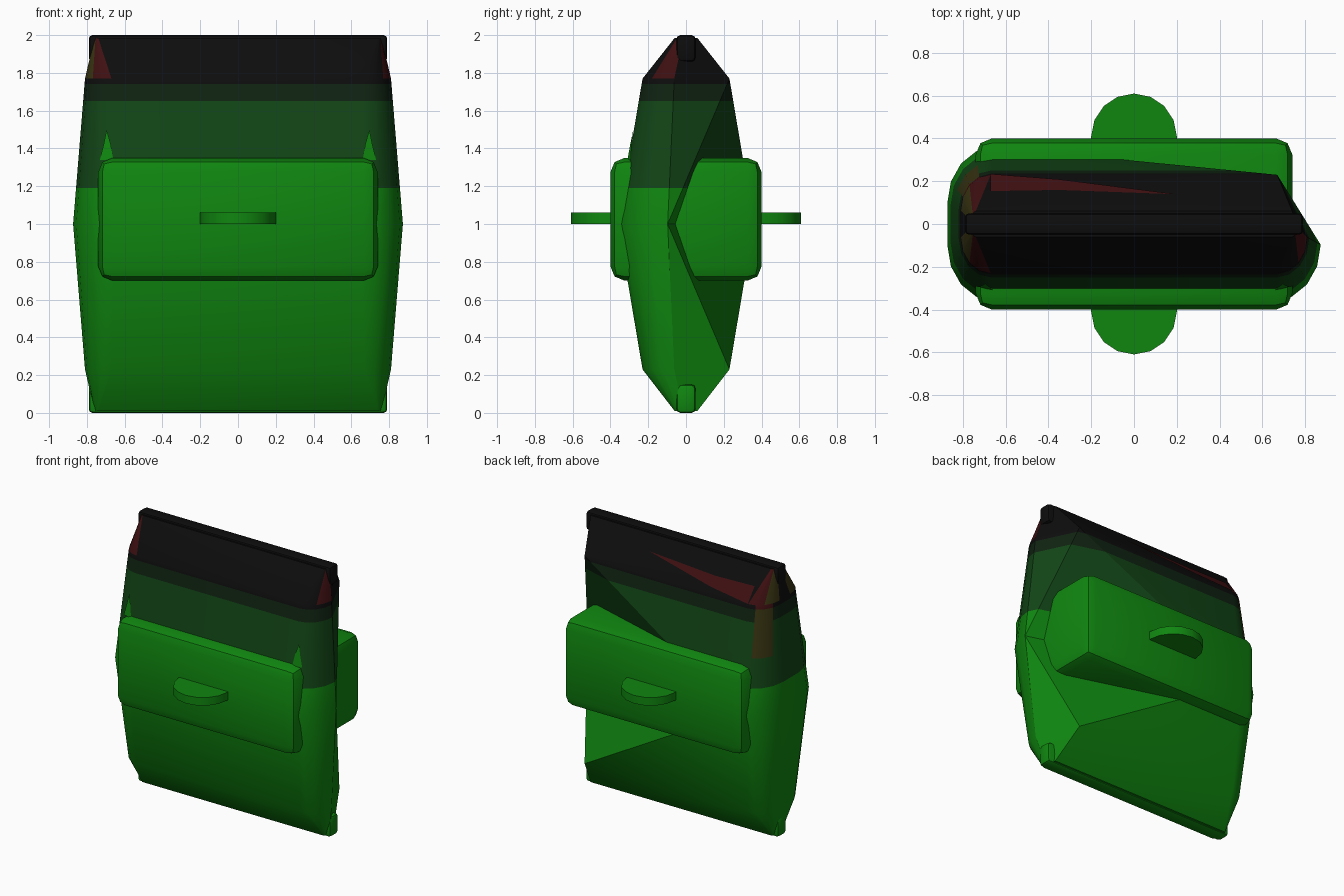
import bpy, bmesh, math
from mathutils import Vector

cube = bpy.data.objects.get("Cube")
if cube:
    bpy.data.objects.remove(cube)


def material(name, r, g, b):
    m = bpy.data.materials.new(name)
    m.use_nodes = True
    m.diffuse_color = (r, g, b, 1)
    bsdf = m.node_tree.nodes["Principled BSDF"]
    bsdf.inputs["Base Color"].default_value = (r, g, b, 1)
    bsdf.inputs["Roughness"].default_value = 0.9
    return m


GREEN = material("bright green", 0.005, 0.24, 0.005)
FOREST = material("forest green", 0.006, 0.06, 0.008)
DEEP = material("deep green", 0.005, 0.017, 0.006)
BLACK = material("black", 0.004, 0.004, 0.004)
RED = material("dark red", 0.05, 0.005, 0.006)
OLIVE = material("olive brown", 0.04, 0.035, 0.006)


def finish(name, bm, mats, smooth=True):
    bmesh.ops.recalc_face_normals(bm, faces=bm.faces)
    me = bpy.data.meshes.new(name)
    bm.to_mesh(me)
    bm.free()
    for m in mats:
        me.materials.append(m)
    ob = bpy.data.objects.new(name, me)
    bpy.context.collection.objects.link(ob)
    if smooth:
        bpy.ops.object.select_all(action='DESELECT')
        bpy.context.view_layer.objects.active = ob
        ob.select_set(True)
        bpy.ops.object.shade_smooth_by_angle(angle=math.radians(30))
    return ob


def rounded_box(name, low, high, radius, mat):
    bm = bmesh.new()
    bmesh.ops.create_cube(bm, size=1)
    low, high = Vector(low), Vector(high)
    for v in bm.verts:
        v.co = Vector((low[i] + (v.co[i] + 0.5) * (high[i] - low[i]) for i in range(3)))
    bmesh.ops.bevel(bm, geom=bm.edges[:], offset=radius, segments=2, profile=0.5,
                    affect='EDGES')
    return finish(name, bm, [mat])


# Body sections: height, half width, half depth, corner width
SECTIONS = [(0.01, 0.76, 0.06, 0.02), (0.23, 0.81, 0.23, 0.14), (1.0, 0.873, 0.36, 0.22),
            (1.77, 0.81, 0.23, 0.14), (1.985, 0.76, 0.06, 0.02)]
STEPS = 4
MID = 2


def corner(sec, sx, sy, t):
    """Point on a rounded corner; t = 0 on the broad face, 1 on the end."""
    z, w, d, rx = sec
    flat = 0.27 * d
    a = t * math.pi / 2
    return Vector((sx * (w - rx + rx * math.sin(a)),
                   sy * (flat + (d - flat) * math.cos(a)), z))


def ring(sec):
    ts = [i / STEPS for i in range(STEPS + 1)]
    pts = [corner(sec, 1, -1, t) for t in ts]
    pts.append(corner(sec, 1, 1, 0))
    pts += [corner(sec, -1, 1, t) for t in ts]
    pts += [corner(sec, -1, -1, t) for t in reversed(ts)]
    return pts


# Main body, with its back corner pinched in at mid height
bm = bmesh.new()
rings = []
for k, sec in enumerate(SECTIONS):
    vs = [bm.verts.new(p) for p in ring(sec)]
    if k == MID:
        bm.verts.remove(vs[STEPS + 1])
        vs[STEPS + 1] = vs[STEPS]
    rings.append(vs)


def face(*vs):
    unique = list(dict.fromkeys(vs))
    if len(unique) > 2:
        bm.faces.new(unique)


count = len(rings[0])
for k in range(len(rings) - 1):
    a, b = rings[k], rings[k + 1]
    for i in range(count):
        j = (i + 1) % count
        if i == STEPS + 1 and k + 1 == MID:
            face(a[i], a[j], b[j])
            face(a[i], b[j], b[i])
        elif i == STEPS + 1 and k == MID:
            face(a[i], a[j], b[i])
            face(a[j], b[j], b[i])
        else:
            face(a[i], a[j], b[j], b[i])
face(*rings[0])
face(*rings[-1])

# Colour bands by height, with stained corners
for z in (1.19, 1.4, 1.65, 1.74):
    bmesh.ops.bisect_plane(bm, geom=bm.verts[:] + bm.edges[:] + bm.faces[:],
                           plane_co=(0, 0, z), plane_no=(0, 0, 1))
for f in bm.faces:
    x, y, z = f.calc_center_median()
    if z < 1.19:
        f.material_index = 0
    elif z < 1.65:
        f.material_index = 1
    elif z < 1.74:
        f.material_index = 2
    else:
        f.material_index = 3
    if z > 1.77 and x < -0.6 and 0.03 < abs(y):
        f.material_index = 4 if abs(x) < 0.755 else 5
    elif z > 1.77 and x > 0.75 and y < -0.03:
        f.material_index = 4
    elif 1.4 < z < 1.77 and -0.82 < x < -0.74 and y > 0.1:
        f.material_index = 5 if z < 1.74 else 4
finish("body", bm, [GREEN, FOREST, DEEP, BLACK, RED, OLIVE])


def plate(name, points, offset, mat):
    bm = bmesh.new()
    bm.faces.new([bm.verts.new(Vector(p) + Vector(offset)) for p in points])
    return finish(name, bm, [mat], smooth=False)


# Red streak on the back of the top slope
def slope(x, y):
    return (x, y, 1.77 + (0.23 - y) * 0.215 / 0.17)


plate("back_streak", [slope(-0.67, 0.23), slope(-0.67, 0.15), slope(-0.35, 0.155),
                      slope(0.2, 0.135), slope(-0.35, 0.205)], (0, 0.004, 0.003), RED)


# Bright points rising above the pocket on the front corners
def body_point(sx, t, z):
    low, high = SECTIONS[MID], SECTIONS[MID + 1]
    f = (z - low[0]) / (high[0] - low[0])
    return corner(low, sx, -1, t).lerp(corner(high, sx, -1, t), f)


for side, sx in (("left", 1), ("right", -1)):
    plate("front_point_" + side, [body_point(sx, 0, 1.34), body_point(sx, 0.25, 1.34),
                                  body_point(sx, 0.18, 1.42), body_point(sx, 0.12, 1.5),
                                  body_point(sx, 0.04, 1.42)],
          (0, -0.007, 0), GREEN)

# Pocket block through the body, and the end bars
rounded_box("pockets", (-0.74, -0.4, 0.7), (0.74, 0.4, 1.35), 0.075, GREEN)
rounded_box("top_bar", (-0.79, -0.05, 1.86), (0.79, 0.05, 2.0), 0.02, BLACK)
rounded_box("bottom_bar", (-0.79, -0.05, 0.0), (0.79, 0.05, 0.15), 0.02, GREEN)

# Half-round pull tabs on both pockets
for name, sy in (("front_tab", -1), ("back_tab", 1)):
    bm = bmesh.new()
    outline = [(0.2 * math.cos(math.pi * i / 8), sy * (0.41 + 0.2 * math.sin(math.pi * i / 8)))
               for i in range(9)]
    outline = [(0.2, sy * 0.38)] + outline + [(-0.2, sy * 0.38)]
    base = bm.faces.new([bm.verts.new((x, y, 1.0)) for x, y in outline])
    out = bmesh.ops.extrude_face_region(bm, geom=[base])
    top = [g for g in out["geom"] if isinstance(g, bmesh.types.BMVert)]
    bmesh.ops.translate(bm, verts=top, vec=(0, 0, 0.06))
    finish(name, bm, [GREEN])
